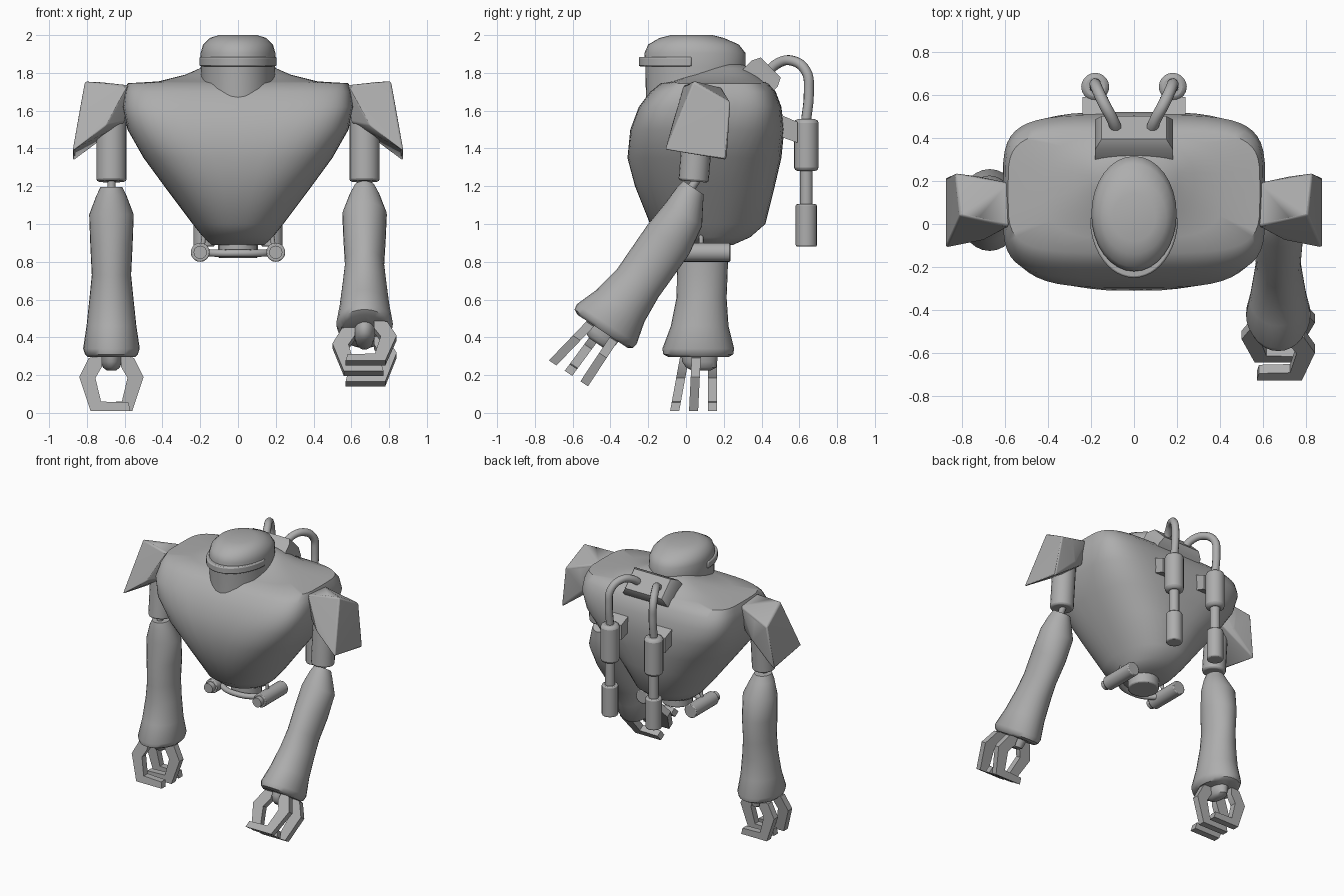
import bpy, bmesh, math
from mathutils import Vector, Matrix

cube = bpy.data.objects.get("Cube")
if cube:
    bpy.data.objects.remove(cube, do_unlink=True)

grey = bpy.data.materials.new("plain grey")
grey.use_nodes = True
COLOUR = (0.42, 0.42, 0.42, 1)
grey.diffuse_color = COLOUR
grey.node_tree.nodes["Principled BSDF"].inputs["Base Color"].default_value = COLOUR
made = []


def finish(name, bm, matrix=None, bevel=0, segments=2):
    bmesh.ops.recalc_face_normals(bm, faces=bm.faces)
    mesh = bpy.data.meshes.new(name)
    bm.to_mesh(mesh)
    bm.free()
    if matrix:
        mesh.transform(matrix)
    mesh.materials.append(grey)
    ob = bpy.data.objects.new(name, mesh)
    bpy.context.collection.objects.link(ob)
    if bevel:
        mod = ob.modifiers.new("bevel", 'BEVEL')
        mod.width, mod.segments = bevel, segments
    made.append(ob)


def loft(name, rings, count=32, matrix=None):
    """Stacked superellipses: (z, half x, front y, back y, exponent)."""
    bm = bmesh.new()
    loops = []
    for z, hx, y0, y1, n in rings:
        loop = []
        for i in range(count):
            a = math.tau * i / count
            c, s = math.cos(a), math.sin(a)
            x = math.copysign(abs(c) ** (2 / n), c) * hx
            y = math.copysign(abs(s) ** (2 / n), s) * (y1 - y0) / 2 + (y0 + y1) / 2
            loop.append(bm.verts.new((x, y, z)))
        loops.append(loop)
    for a, b in zip(loops, loops[1:]):
        for i in range(count):
            j = (i + 1) % count
            bm.faces.new((a[i], a[j], b[j], b[i]))
    bm.faces.new(loops[0])
    bm.faces.new(loops[-1])
    finish(name, bm, matrix)


def rod(name, p, q, r, matrix=None, bevel=0):
    p, q = Vector(p), Vector(q)
    bm = bmesh.new()
    bmesh.ops.create_cone(bm, cap_ends=True, segments=20, radius1=r,
                          radius2=r, depth=(q - p).length)
    turn = (q - p).to_track_quat('Z', 'Y').to_matrix().to_4x4()
    place = Matrix.Translation((p + q) / 2) @ turn
    finish(name, bm, matrix @ place if matrix else place, bevel)


def hull(name, points, bevel=0, segments=2, matrix=None):
    bm = bmesh.new()
    for p in points:
        bm.verts.new(p)
    bmesh.ops.convex_hull(bm, input=bm.verts)
    bmesh.ops.dissolve_limit(bm, angle_limit=0.02, verts=bm.verts, edges=bm.edges)
    finish(name, bm, matrix, bevel, segments)


def tube(name, points, r):
    curve = bpy.data.curves.new(name, 'CURVE')
    curve.dimensions = '3D'
    curve.bevel_depth, curve.bevel_resolution, curve.resolution_u = r, 3, 6
    curve.use_fill_caps = True
    sp = curve.splines.new('BEZIER')
    sp.bezier_points.add(len(points) - 1)
    for bp, p in zip(sp.bezier_points, points):
        bp.co = p
        bp.handle_left_type = bp.handle_right_type = 'AUTO'
    ob = bpy.data.objects.new(name, curve)
    curve.materials.append(grey)
    bpy.context.collection.objects.link(ob)


# Torso: a wide rounded chest tapering to the waist
loft("torso", [
    (0.89, .14, .0, .25, 2), (0.93, .185, -.10, .34, 2.1), (1.0, .24, -.19, .42, 2.3),
    (1.2, .39, -.27, .47, 2.6), (1.35, .50, -.31, .505, 3), (1.5, .585, -.295, .52, 3.8),
    (1.62, .61, -.25, .505, 4.6), (1.70, .60, -.19, .475, 4.6), (1.745, .585, -.135, .435, 4.4),
    (1.755, .42, -.07, .41, 3.2), (1.79, .28, .02, .38, 2.6), (1.825, .20, .10, .34, 2.2),
    (1.845, .14, .15, .30, 2)], 48)

# Head: oval column with a rounded crown and a wrap-around visor
loft("head", [
    (1.55, .195, -.21, .31, 2), (1.83, .195, -.215, .315, 2), (1.905, .198, -.22, .315, 2),
    (1.95, .185, -.20, .28, 2), (1.985, .15, -.14, .20, 2), (2.0, .10, -.08, .14, 2)])
bm = bmesh.new()
outer, inner = [], []
for i in range(25):
    a = math.pi * (1 + i / 24)
    for ring, rx, ry in ((outer, .205, .28), (inner, .17, .22)):
        ring.append(bm.verts.new((rx * math.cos(a), .03 + ry * math.sin(a), 1.835)))
face = bm.faces.new(outer + inner[::-1])
top = bmesh.ops.extrude_face_region(bm, geom=[face])["geom"]
bmesh.ops.translate(bm, vec=(0, 0, .05), verts=[v for v in top if isinstance(v, bmesh.types.BMVert)])
finish("visor", bm, bevel=.008)

# Back plate: tilted slab with a sloping rim
tilt = Matrix.Translation((0, .395, 1.775)) @ Matrix.Rotation(math.radians(-45), 4, 'X')
hull("back_plate", [(sx * w, sy * d, z) for sx in (-1, 1) for sy in (-1, 1)
                    for w, d, z in ((.18, .098, -.05), (.18, .098, .03), (.15, .075, .075))],
     matrix=tilt)

# Waist: disc, cross bar and two side thrusters
rod("waist_disc", (0, .1, .82), (0, .1, .90), .105, bevel=.008)
tube("waist_bar", [(-.2, .07, .85), (-.1, .0, .845), (0, -.02, .845), (.1, .0, .845), (.2, .07, .85)], .02)

for side, label in ((1, "left"), (-1, "right")):
    # Thruster with stepped nozzle
    x = .2 * side
    rod(label + "_thruster", (x, -.03, .85), (x, .235, .85), .05, bevel=.006)
    rod(label + "_thruster_nozzle", (x, -.065, .85), (x, -.02, .85), .035)
    rod(label + "_thruster_strut", (x * .95, .08, .87), (x * .85, .08, 1.0), .012)

    # Hose, canisters and bracket on the back
    x = .18 * side
    tube(label + "_hose", [(.075 * side, .42, 1.79), (.10 * side, .485, 1.85), (.14 * side, .56, 1.865),
                           (.175 * side, .635, 1.81), (x, .65, 1.70), (x, .635, 1.54)], .027)
    rod(label + "_upper_canister", (x, .637, 1.28), (x, .637, 1.555), .065, bevel=.02)
    rod(label + "_canister_neck", (x, .637, 1.08), (x, .637, 1.30), .034)
    rod(label + "_lower_canister", (x, .637, .88), (x, .637, 1.105), .056, bevel=.008)
    hull(label + "_bracket", [(x + dx, y, z) for dx in (-.06, .06)
                              for y, z in ((.45, 1.60), (.59, 1.54), (.59, 1.43), (.45, 1.48))])

    # Shoulder pad: narrow at the chest, widening and flaring down outside
    hull(label + "_shoulder_pad", [(side * px, py, pz) for px, py, pz in (
        (.58, -.01, 1.735), (.58, .19, 1.72), (.60, .17, 1.54), (.60, .01, 1.54),
        (.70, -.075, 1.52), (.70, .215, 1.50), (.72, .03, 1.75), (.72, .22, 1.66),
        (.81, .04, 1.755), (.83, .235, 1.645), (.875, .215, 1.335), (.875, -.11, 1.39))], .03, 3)
    rod(label + "_upper_arm", (.67 * side, .04, 1.225), (.67 * side, .07, 1.60), .08, bevel=.012)

    # Forearm and claw share one frame at the elbow
    bend = math.radians(-33.5 if side > 0 else 0)
    elbow = Matrix.Translation((.67 * side, .04, 1.21)) @ Matrix.Rotation(bend, 4, 'X')
    rod(label + "_elbow_pin", (0, 0, -.06), (0, 0, .05), .022, matrix=elbow)
    loft(label + "_forearm", [
        (-.915, .125, -.13, .185, 2), (-.90, .14, -.16, .21, 2), (-.87, .15, -.165, .215, 2),
        (-.75, .132, -.12, .185, 2), (-.60, .116, -.09, .175, 2), (-.48, .104, -.088, .18, 2),
        (-.32, .112, -.085, .185, 2), (-.16, .118, -.07, .16, 2),
        (-.06, .08, -.065, .10, 2), (-.015, .058, -.055, .075, 2)], 28, elbow)
    loft(label + "_palm", [(-.985, .025, -.01, .09, 2), (-.97, .045, -.04, .12, 2),
                           (-.94, .055, -.06, .125, 2), (-.90, .06, -.065, .13, 2)], 20, elbow)

    # Two outer fingers and one opposing thumb, each a bent flat bar
    bar = [(.05, -.90), (.12, -.92), (.17, -1.02), (.11, -1.2), (-.10, -1.2),
           (-.09, -1.155), (.055, -1.15), (.085, -1.025), (.05, -.965)]
    for finger, facing, y_base, splay in (("front_finger", 1, -.045, -.055),
                                          ("back_finger", 1, .10, 0), ("thumb", -1, .015, -.015)):
        bm = bmesh.new()
        sides = [[bm.verts.new((px * facing * side, y_base + w - splay * (pz + .9) / .3, pz))
                  for px, pz in bar] for w in (-.024, .024)]
        for v in sides:
            bm.faces.new(v)
        for i in range(len(bar)):
            j = (i + 1) % len(bar)
            bm.faces.new((sides[0][i], sides[0][j], sides[1][j], sides[1][i]))
        finish(label + "_" + finger, bm, elbow)

# Smooth shading with crisp edges
bpy.ops.object.select_all(action='DESELECT')
for ob in made:
    ob.select_set(True)
bpy.context.view_layer.objects.active = made[0]
bpy.ops.object.shade_smooth_by_angle(angle=math.radians(42))
